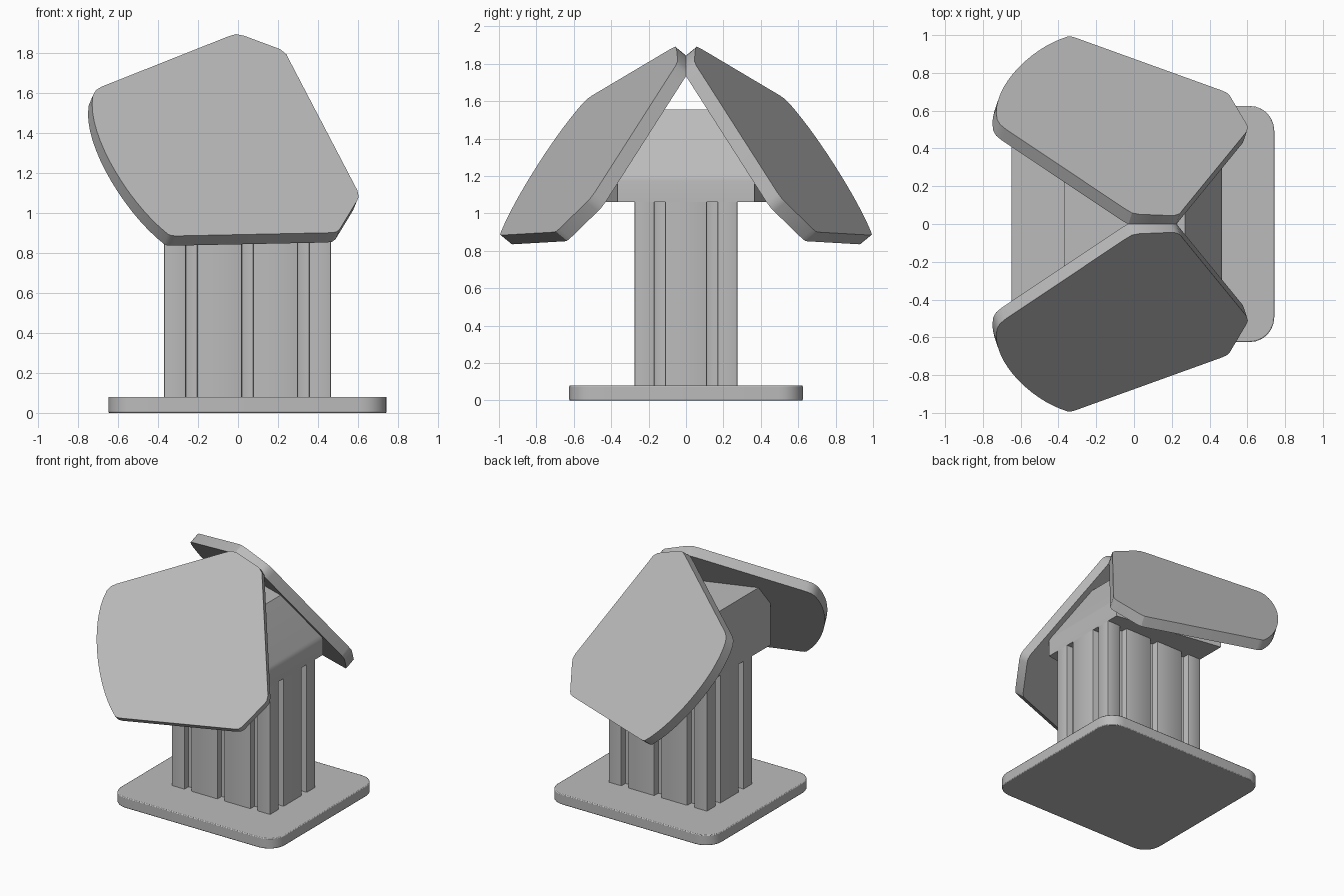
import bpy, bmesh, math
from mathutils import Vector
from mathutils.geometry import interpolate_bezier

cube = bpy.data.objects.get("Cube")
if cube:
    bpy.data.objects.remove(cube, do_unlink=True)

grey = bpy.data.materials.new("plain grey")
grey.use_nodes = True
grey.diffuse_color = (0.5, 0.5, 0.5, 1)
grey.node_tree.nodes["Principled BSDF"].inputs["Base Color"].default_value = (0.5, 0.5, 0.5, 1)

CENTRE_X = 0.0475   # middle of the plinth and column


def finish(name, bm):
    """Turn a bmesh into a shaded grey object."""
    bmesh.ops.recalc_face_normals(bm, faces=bm.faces)
    mesh = bpy.data.meshes.new(name)
    bm.to_mesh(mesh)
    bm.free()
    mesh.materials.append(grey)
    mesh.shade_smooth()
    mesh.set_sharp_from_angle(angle=math.radians(30))
    ob = bpy.data.objects.new(name, mesh)
    bpy.context.collection.objects.link(ob)
    return ob


def extrude(points, offset):
    """Solid made by sweeping a planar outline along an offset."""
    bm = bmesh.new()
    face = bm.faces.new([bm.verts.new(p) for p in points])
    swept = bmesh.ops.extrude_face_region(bm, geom=[face], use_keep_orig=True)
    verts = [g for g in swept["geom"] if isinstance(g, bmesh.types.BMVert)]
    bmesh.ops.translate(bm, verts=verts, vec=offset)
    return bm


def round_uprights(bm, radius, segments):
    uprights = [e for e in bm.edges
                if abs((e.verts[0].co - e.verts[1].co).normalized().z) > 0.9]
    bmesh.ops.bevel(bm, geom=uprights, offset=radius, segments=segments,
                    profile=0.5, affect='EDGES')


# Plinth: slab with rounded corners and a softened rim
corners = [(-1, -1), (1, -1), (1, 1), (-1, 1)]
bm = extrude([(CENTRE_X + 0.695 * x, 0.625 * y, 0) for x, y in corners], (0, 0, 0.08))
round_uprights(bm, 0.13, 6)
plinth = finish("plinth", bm)
rim = plinth.modifiers.new("rim", 'BEVEL')
rim.width, rim.segments, rim.limit_method = 0.006, 2, 'ANGLE'
rim.angle_limit = math.radians(60)


# Column: rectangle with upright grooves on each side
def grooved_side(half, depth, grooves, turns):
    pts = [(-half, -depth)]
    for g in grooves:
        pts += [(g - 0.029, -depth), (g - 0.029, -depth + 0.05),
                (g + 0.029, -depth + 0.05), (g + 0.029, -depth)]
    for _ in range(turns):
        pts = [(-v, u) for u, v in pts]
    return pts


outline = []
for turn in range(4):
    if turn % 2 == 0:
        outline += grooved_side(0.4175, 0.275, (-0.28, 0, 0.28), turn)
    else:
        outline += grooved_side(0.275, 0.4175, (-0.14, 0.14), turn)
bm = extrude([(CENTRE_X + u, v, 0.075) for u, v in outline], (0, 0, 0.985))
round_uprights(bm, 0.006, 2)
finish("column", bm)

# Roof panel geometry: one plane, mirrored front to back
slope = Vector((0.42, -1.222, 1.0))
normal = slope.normalized()
apex = Vector((-0.01, -0.06, 1.89))
THICK = 0.08

# Head block: side profile, tapering in width, trimmed under both panels
profile = [(-0.37, 1.06), (0.465, 1.06), (0.465, 1.17), (0.461, 1.195),
           (0.452, 1.215), (0.27, 1.555), (-0.37, 1.555)]


def half_width(x):
    return 0.365 + (0.465 - x) * 0.16


bm = bmesh.new()
rings = [[bm.verts.new((x, s * half_width(x), z)) for x, z in profile] for s in (-1, 1)]
for ring in rings:
    bm.faces.new(ring)
for i in range(len(profile)):
    j = (i + 1) % len(profile)
    bm.faces.new((rings[0][i], rings[0][j], rings[1][j], rings[1][i]))
under = apex - normal * (THICK - 0.01)
for s in (1, -1):
    flip = Vector((1, s, 1))
    bmesh.ops.bisect_plane(bm, geom=bm.verts[:] + bm.edges[:] + bm.faces[:],
                           plane_co=under * flip, plane_no=normal * flip,
                           clear_outer=True)
    bmesh.ops.holes_fill(bm, edges=[e for e in bm.edges if e.is_boundary], sides=0)
finish("head_block", bm)

# Roof panels: outline seen from the front, laid onto the sloping plane
curve = interpolate_bezier(Vector((-0.725, 1.585)), Vector((-0.76, 1.40)),
                           Vector((-0.55, 1.05)), Vector((-0.35, 0.893)), 16)
shape = [(p.x, p.y) for p in curve] + [
    (-0.335, 0.886), (-0.31, 0.884), (0.46, 0.9), (0.49, 0.903), (0.508, 0.917),
    (0.595, 1.06), (0.603, 1.08), (0.597, 1.11), (0.26, 1.755), (0.243, 1.79),
    (0.21, 1.817), (0.03, 1.884), (-0.01, 1.892), (-0.05, 1.88),
    (-0.68, 1.63), (-0.71, 1.612)]


def on_plane(x, z):
    y = apex.y + (z - apex.z + slope.x * (x - apex.x)) / -slope.y
    return Vector((x, y, z))


for name, s in (("front_roof_panel", 1), ("back_roof_panel", -1)):
    flip = Vector((1, s, 1))
    bm = extrude([on_plane(x, z) * flip for x, z in shape], -normal * THICK * flip)
    finish(name, bm)
